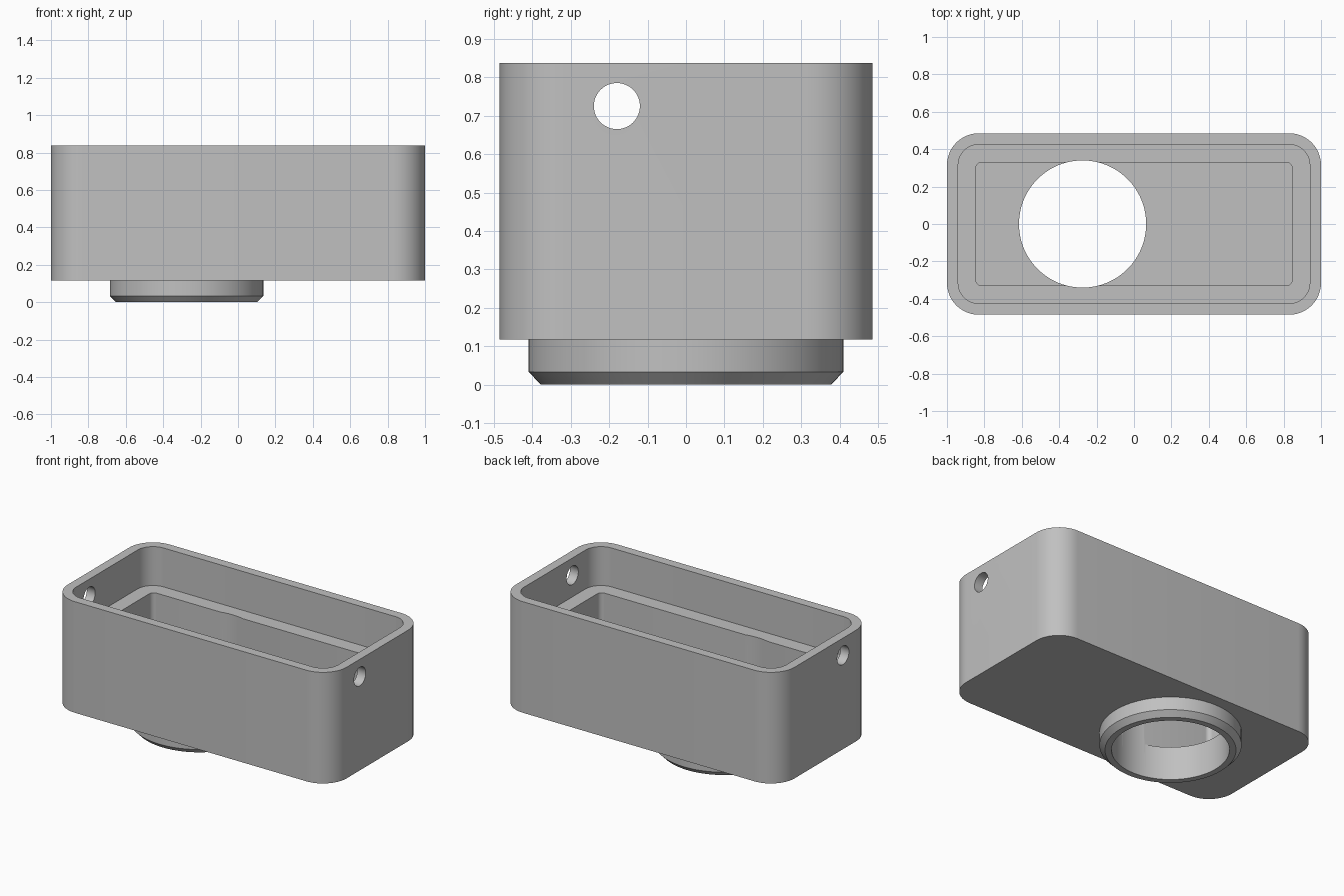
import bpy, bmesh, math

cube = bpy.data.objects.get("Cube")
if cube:
    bpy.data.objects.remove(cube, do_unlink=True)

grey = bpy.data.materials.new("plain grey")
grey.use_nodes = True
colour = (0.53, 0.53, 0.53, 1)
grey.diffuse_color = colour
grey.node_tree.nodes["Principled BSDF"].inputs["Base Color"].default_value = colour

BOTTOM, FLOOR, LEDGE, TOP = 0.117, 0.215, 0.585, 0.837
BORE_X = -0.275


def loft(name, rings):
    """Solid from a stack of matching closed rings, capped at both ends."""
    bm = bmesh.new()
    loops = [[bm.verts.new(p) for p in ring] for ring in rings]
    n = len(loops[0])
    for a, b in zip(loops, loops[1:]):
        for i in range(n):
            j = (i + 1) % n
            bm.faces.new((a[i], a[j], b[j], b[i]))
    bm.faces.new(loops[0][::-1])
    bm.faces.new(loops[-1])
    bmesh.ops.recalc_face_normals(bm, faces=bm.faces)
    mesh = bpy.data.meshes.new(name)
    bm.to_mesh(mesh)
    bm.free()
    mesh.materials.append(grey)
    obj = bpy.data.objects.new(name, mesh)
    bpy.context.collection.objects.link(obj)
    return obj


def rounded_box(name, hx, hy, r, z0, z1, steps=12):
    outline = []
    for quarter, (sx, sy) in enumerate([(1, 1), (-1, 1), (-1, -1), (1, -1)]):
        for k in range(steps + 1):
            a = (quarter + k / steps) * math.pi / 2
            outline.append((sx * (hx - r) + r * math.cos(a),
                            sy * (hy - r) + r * math.sin(a)))
    return loft(name, [[(x, y, z) for x, y in outline] for z in (z0, z1)])


def turned(name, profile, x=0, n=96):
    """Round solid about a vertical axis from (radius, height) pairs."""
    angles = [2 * math.pi * i / n for i in range(n)]
    return loft(name, [[(x + r * math.cos(a), r * math.sin(a), z) for a in angles]
                       for r, z in profile])


# Outer body and the chamfered collar beneath it
housing = rounded_box("housing", 1, 0.485, 0.17, BOTTOM, TOP)
collar = turned("collar", [(0.378, 0), (0.41, 0.033), (0.41, BOTTOM + 0.04)], BORE_X)

# Stepped cavity, round bore and cross hole through both ends
upper_cavity = rounded_box("upper_cavity", 0.94, 0.425, 0.11, LEDGE, TOP + 0.2)
lower_cavity = rounded_box("lower_cavity", 0.845, 0.33, 0.03, FLOOR, LEDGE + 0.1)
bore = turned("bore", [(0.34, -0.1), (0.34, LEDGE + 0.06)], BORE_X)
cross_hole = turned("cross_hole", [(0.06, -1.2), (0.06, 1.2)], n=48)
cross_hole.rotation_euler.y = math.pi / 2
cross_hole.location = (0, -0.18, 0.725)

tools = [(collar, "UNION"), (upper_cavity, "DIFFERENCE"), (lower_cavity, "DIFFERENCE"),
         (bore, "DIFFERENCE"), (cross_hole, "DIFFERENCE")]
for tool, operation in tools:
    mod = housing.modifiers.new(tool.name, "BOOLEAN")
    mod.operation = operation
    mod.solver = "EXACT"
    mod.object = tool

# Bake the cuts, then drop the tools
bpy.context.view_layer.update()
depsgraph = bpy.context.evaluated_depsgraph_get()
baked = bpy.data.meshes.new_from_object(housing.evaluated_get(depsgraph))
housing.modifiers.clear()
housing.data = baked
for tool, _ in tools:
    bpy.data.objects.remove(tool, do_unlink=True)

bpy.ops.object.select_all(action="DESELECT")
housing.select_set(True)
bpy.context.view_layer.objects.active = housing
bpy.ops.object.shade_smooth_by_angle(angle=math.radians(30))
